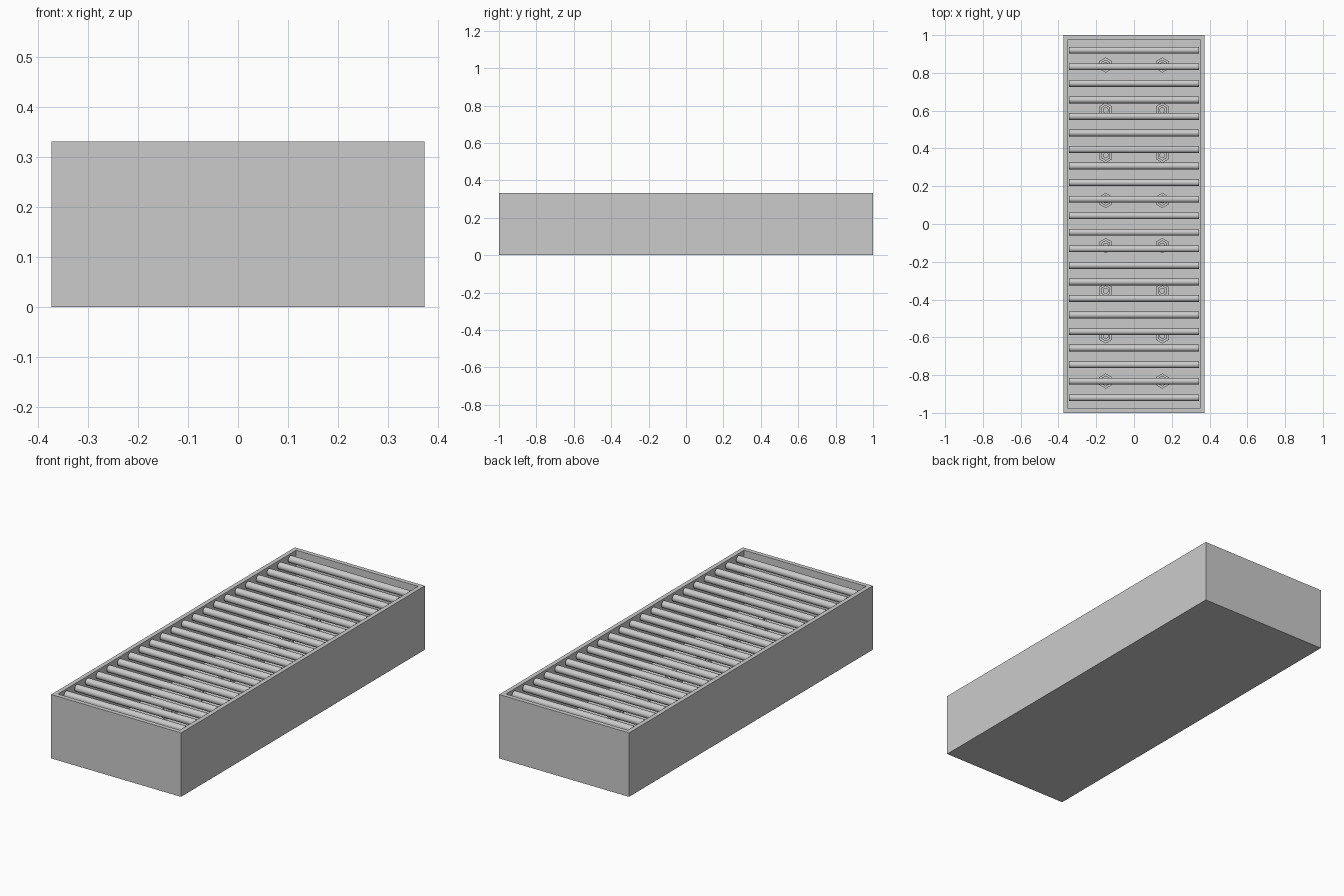
import bpy, bmesh, math

if "Cube" in bpy.data.objects:
    bpy.data.objects.remove(bpy.data.objects["Cube"])

HX, HY, H = 0.373, 1.0, 0.332      # outer half sizes and height
WALL, FLOOR = 0.032, 0.033
ROD_R, ROD_N, ROD_PITCH = 0.018, 22, 0.0876


def finish(name, bm, smooth=False):
    me = bpy.data.meshes.new(name)
    bm.to_mesh(me)
    bm.free()
    ob = bpy.data.objects.new(name, me)
    bpy.context.collection.objects.link(ob)
    if smooth:
        bpy.context.view_layer.objects.active = ob
        ob.select_set(True)
        bpy.ops.object.shade_smooth_by_angle(angle=math.radians(35))
        ob.select_set(False)
    return ob


def cylinder(name, radius, depth, loc, sides, axis='Z', top=None):
    bm = bmesh.new()
    bmesh.ops.create_cone(bm, cap_ends=True, segments=sides, radius1=radius,
                          radius2=radius if top is None else top, depth=depth)
    ob = finish(name, bm, smooth=sides > 8)
    ob.location = loc
    if axis == 'X':
        ob.rotation_euler = (0, math.pi / 2, 0)
    return ob


# Open tray: a box with an inset top pushed down to the floor
bm = bmesh.new()
bmesh.ops.create_cube(bm, size=1)
for v in bm.verts:
    v.co = (v.co.x * 2 * HX, v.co.y * 2 * HY, (v.co.z + 0.5) * H)
bm.normal_update()
top = max(bm.faces, key=lambda f: f.calc_center_median().z)
bmesh.ops.inset_region(bm, faces=[top], thickness=WALL)
inner = bmesh.ops.extrude_discrete_faces(bm, faces=[top])['faces'][0]
for v in inner.verts:
    v.co.z = FLOOR
bmesh.ops.recalc_face_normals(bm, faces=bm.faces)
finish("tray", bm)

# Row of round rods spanning the tray just under the rim
for i in range(ROD_N):
    y = (i - (ROD_N - 1) / 2) * ROD_PITCH
    cylinder(f"rod_{i}", ROD_R, 2 * (HX - WALL) + 0.004,
             (0, y, H - ROD_R - 0.004), 24, 'X')

# Two rows of hex nuts with studs on the floor
for i in range(8):
    y = (i - 3.5) * 0.239 + 0.005
    for side, x in (("left", -0.15), ("right", 0.15)):
        cylinder(f"nut_{side}_{i}", 0.04, 0.03, (x, y, FLOOR + 0.015), 6)
        cylinder(f"nut_cap_{side}_{i}", 0.028, 0.012, (x, y, FLOOR + 0.036), 6)
        cylinder(f"stud_{side}_{i}", 0.015, 0.015, (x, y, FLOOR + 0.048), 16)
